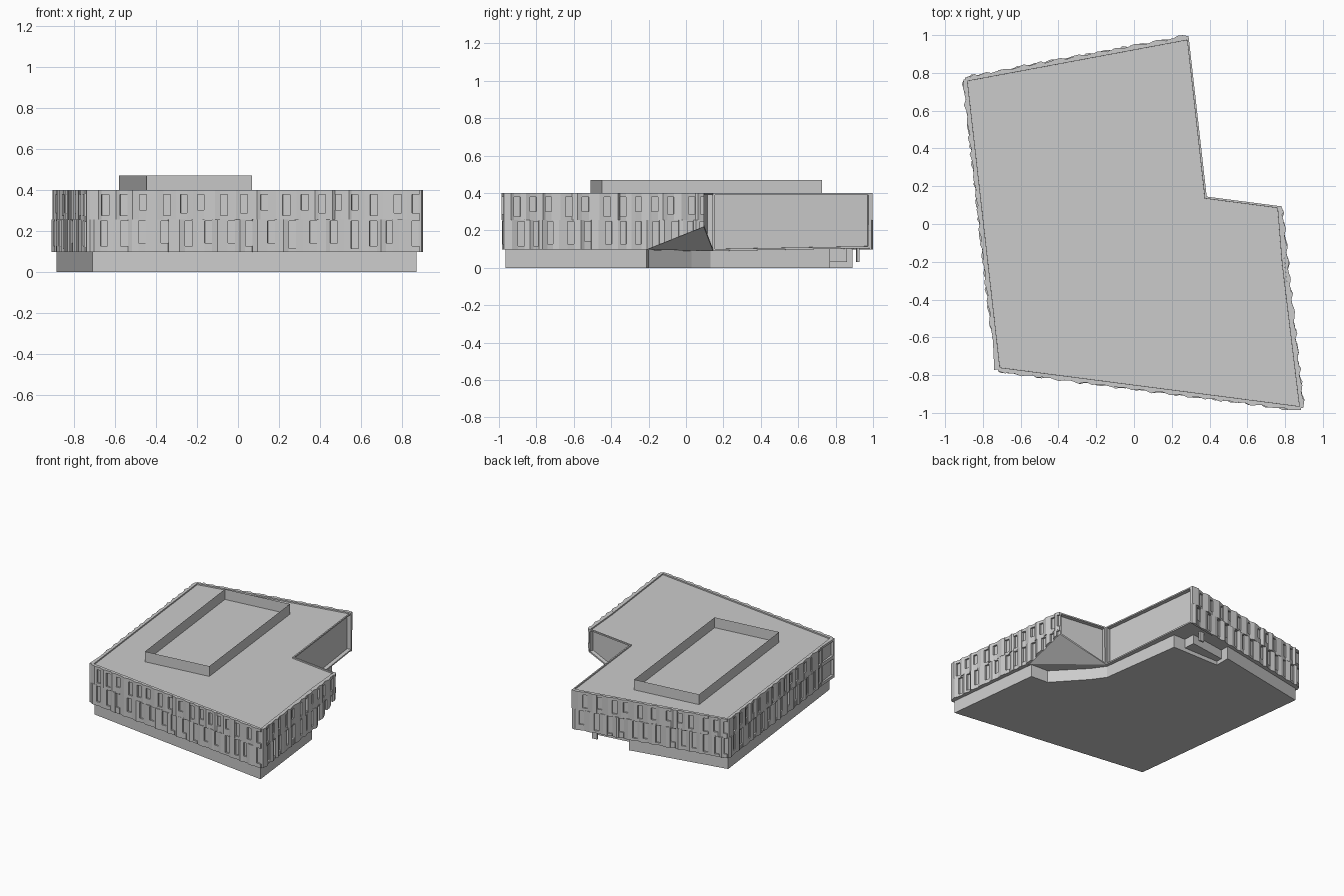
import bpy, bmesh, random
from mathutils import Vector

if "Cube" in bpy.data.objects:
    bpy.data.objects.remove(bpy.data.objects["Cube"])

random.seed(4)
FL, FR, P = Vector((-.72, -.77)), Vector((.885, -.975)), Vector((.798, -.21))
R, INNER = Vector((.77, .095)), Vector((.385, .145))
BR, BL = Vector((.29, .985)), Vector((-.893, .765))
LOW, MID, TOP = .098, .257, .4


def finish(bm, name, fix=True):
    if fix:
        bmesh.ops.recalc_face_normals(bm, faces=bm.faces)
    me = bpy.data.meshes.new(name)
    bm.to_mesh(me)
    bm.free()
    ob = bpy.data.objects.new(name, me)
    bpy.context.collection.objects.link(ob)
    return ob


def prism(bm, pts, lo, hi, caps=True):
    """Vertical prism; lo may be one height or one height per point."""
    n = len(pts)
    los = lo if isinstance(lo, list) else [lo] * n
    a = [bm.verts.new((p[0], p[1], z)) for p, z in zip(pts, los)]
    b = [bm.verts.new((p[0], p[1], hi)) for p in pts]
    sides = [bm.faces.new((a[i], a[(i + 1) % n], b[(i + 1) % n], b[i])) for i in range(n)]
    top = None
    if caps:
        bm.faces.new(a[::-1])
        top = bm.faces.new(b)
    return sides, top, a


def solid(name, pts, lo, hi, caps=True):
    bm = bmesh.new()
    prism(bm, pts, lo, hi, caps)
    return finish(bm, name, caps)


# Upper volume: lifted corner, recessed notch glazing, sunken roof
bm = bmesh.new()
outline = [FL, FR, P, R, INNER, BR, BL]
sides, roof, low = prism(bm, outline, [LOW, LOW, LOW, .22, .09, .105, LOW], TOP)
bmesh.ops.delete(bm, geom=[f for f in bm.faces if all(v in low for v in f.verts)],
                 context='FACES_ONLY')
bm.faces.new((low[2], low[4], low[3]))
bm.faces.new((low[0], low[6], low[5], low[4], low[2], low[1]))
bmesh.ops.recalc_face_normals(bm, faces=bm.faces)
for f in (sides[3], sides[4]):
    bmesh.ops.inset_individual(bm, faces=[f], thickness=.015)
    bmesh.ops.inset_individual(bm, faces=[f], thickness=.0005, depth=-.03)
bmesh.ops.inset_individual(bm, faces=[roof], thickness=.014)
bmesh.ops.inset_individual(bm, faces=[roof], thickness=.0005, depth=-.01)
finish(bm, "upper_volume", False)

# Recessed ground floor
solid("ground_floor", [(-.71, -.75), (.87, -.965), (.785, -.21), (.64, -.2), (.43, .03),
                       (.36, .13), (.27, .77), (-.13, .77), (-.13, .89), (-.885, .745)],
      0, .101)
# Entrance wall rising into the sloping soffit
solid("entrance_wall", [(.785, -.21), (.64, -.2), (.43, .03), (.4, -.1), (.6, -.3), (.78, -.3)],
      0, .2)
solid("rear_vestibule", [(-.13, .76), (.17, .76), (.165, .86), (-.13, .82)], .03, .11)
solid("hanging_screen", [(.12, .91), (.16, .913), (.16, .928), (.12, .925)], .03, .11)

# Open-topped roof enclosure
solid("roof_enclosure", [(-.445, -.51), (.068, -.45), (-.062, .727), (-.58, .667)],
      .388, .47, False)


def facade(name, a, b, zlow=lambda s: LOW, stop=0.0):
    """Two rows of folded vertical panels with window slots and sills."""
    bm = bmesh.new()
    d = (b - a).normalized()
    out = Vector((d.y, -d.x))
    length = (b - a).length - stop

    def block(plan, z0, z1):
        pts = [a + d * s + out * o for s, o in plan]
        lows = [max(z0, zlow(s)) for s, o in plan]
        if max(lows) < z1:
            prism(bm, pts, lows, z1)

    for row, (z0, z1) in enumerate(((LOW, MID), (MID, TOP))):
        s = 0.0
        while s < length - .02:
            w = min(random.uniform(.075, .12), length - s)
            if length - s - w < .04:
                w = length - s
            win = min(.036, w * .4)
            e, m = s + w - win, s + (w - win) * random.uniform(.35, .75)
            o1, o2, o3 = (random.uniform(.006, .012), random.uniform(.017, .023),
                          random.uniform(.008, .018))
            # folded panel
            block([(s, -.004), (s, o1), (m, o2), (e, o3), (e, -.004)], z0, z1)
            # sill and head either side of the window slot
            slot = [(e, -.004), (e, .014), (s + w, .009), (s + w, -.004)]
            block(slot, z0, z0 + random.choice((.018, .03, .045)))
            block(slot, z1 - (.022 if row else .008), z1)
            s += w
    # corner bay with large openings
    if stop:
        full = length + stop
        for z0, z1 in ((LOW, .12), (.245, .272), (.383, TOP)):
            block([(length, -.004), (length, .008), (full, .02), (full, -.004)], z0, z1)
        block([(length, -.004), (length, .012), (length + .02, .012), (length + .02, -.004)],
              LOW, TOP)
        block([(full - .015, -.004), (full - .015, .02), (full, .02), (full, -.004)], LOW, TOP)
    finish(bm, name)


turn = (P - FR).length
slope = .122 / (R - P).length
facade("front_cladding", FL, FR)
facade("right_cladding", FR, R, lambda s: LOW + max(0, s - turn) * slope)
facade("back_cladding", BR, BL)
facade("left_cladding", BL, FL, stop=.18)
